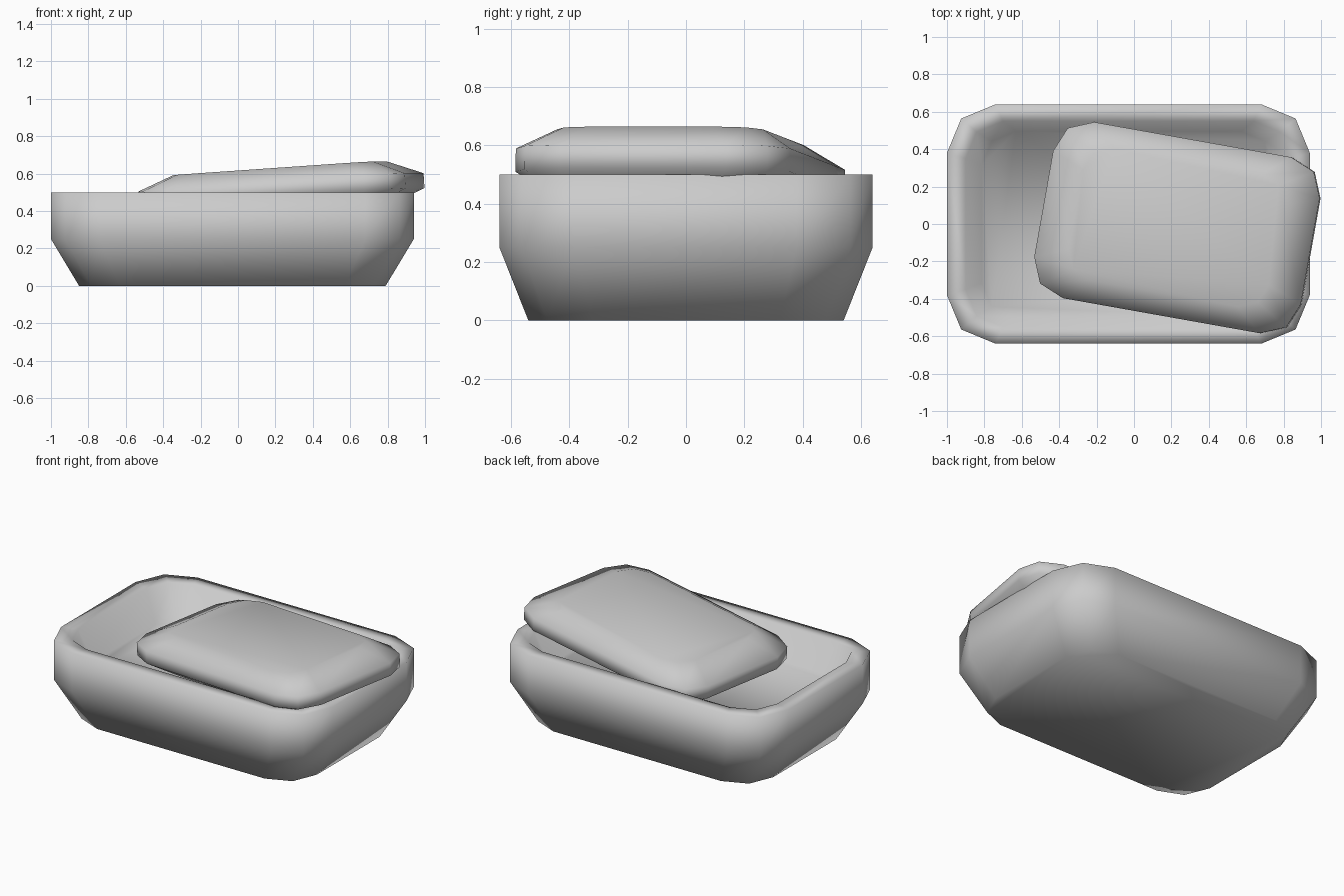
import bpy, bmesh, math
from mathutils import Matrix, Vector

cube = bpy.data.objects.get("Cube")
if cube:
    bpy.data.objects.remove(cube, do_unlink=True)

grey = bpy.data.materials.new("light grey")
grey.use_nodes = True
colour = (0.6, 0.6, 0.6, 1)
grey.diffuse_color = colour
grey.node_tree.nodes["Principled BSDF"].inputs["Base Color"].default_value = colour


def rounded_outline(half_x, half_y, radius):
    """Rectangle whose corners are arcs of two segments."""
    points = []
    for corner, (sx, sy) in enumerate(((1, 1), (-1, 1), (-1, -1), (1, -1))):
        for step in range(3):
            a = math.radians(90 * corner + 45 * step)
            points.append((sx * (half_x - radius) + radius * math.cos(a),
                           sy * (half_y - radius) + radius * math.sin(a)))
    return points


def build_stack(name, rings, matrix):
    """Bridge a stack of (outline, scale, height) rings and cap both ends."""
    bm = bmesh.new()
    loops = [[bm.verts.new((x * s, y * s, z)) for x, y in outline]
             for outline, s, z in rings]
    for low, high in zip(loops, loops[1:]):
        for i in range(len(low)):
            j = (i + 1) % len(low)
            bm.faces.new((low[i], low[j], high[j], high[i]))
    bm.faces.new(loops[0][::-1])
    bm.faces.new(loops[-1])
    bmesh.ops.recalc_face_normals(bm, faces=bm.faces)
    for face in bm.faces:
        face.smooth = True
    mesh = bpy.data.meshes.new(name)
    bm.to_mesh(mesh)
    bm.free()
    mesh.materials.append(grey)
    obj = bpy.data.objects.new(name, mesh)
    obj.matrix_world = matrix
    bpy.context.collection.objects.link(obj)
    return obj


# Dish: tapered foot, upright wall, flat rim and a shallow hollow
outer = rounded_outline(0.97, 0.64, 0.26)
inner = rounded_outline(0.87, 0.55, 0.2)
build_stack("dish", [(outer, 0.845, 0), (outer, 1, 0.25), (outer, 1, 0.5),
                     (inner, 1, 0.5), (inner, 0.9, 0.3)],
            Matrix.Translation((-0.03, 0, 0)))

# Soap bar: bevelled slab turned in the dish, one end resting on the rim
bar = rounded_outline(0.725, 0.478, 0.19)
pose = (Matrix.Translation((0.232, -0.02, 0.513))
        @ Matrix.Rotation(math.radians(-10.1), 4, "Z")
        @ Matrix.Rotation(math.radians(-3.9), 4, "Y"))
build_stack("soap_bar", [(bar, 0.75, -0.12), (bar, 1, -0.04),
                         (bar, 1, 0.04), (bar, 0.75, 0.115)], pose)
